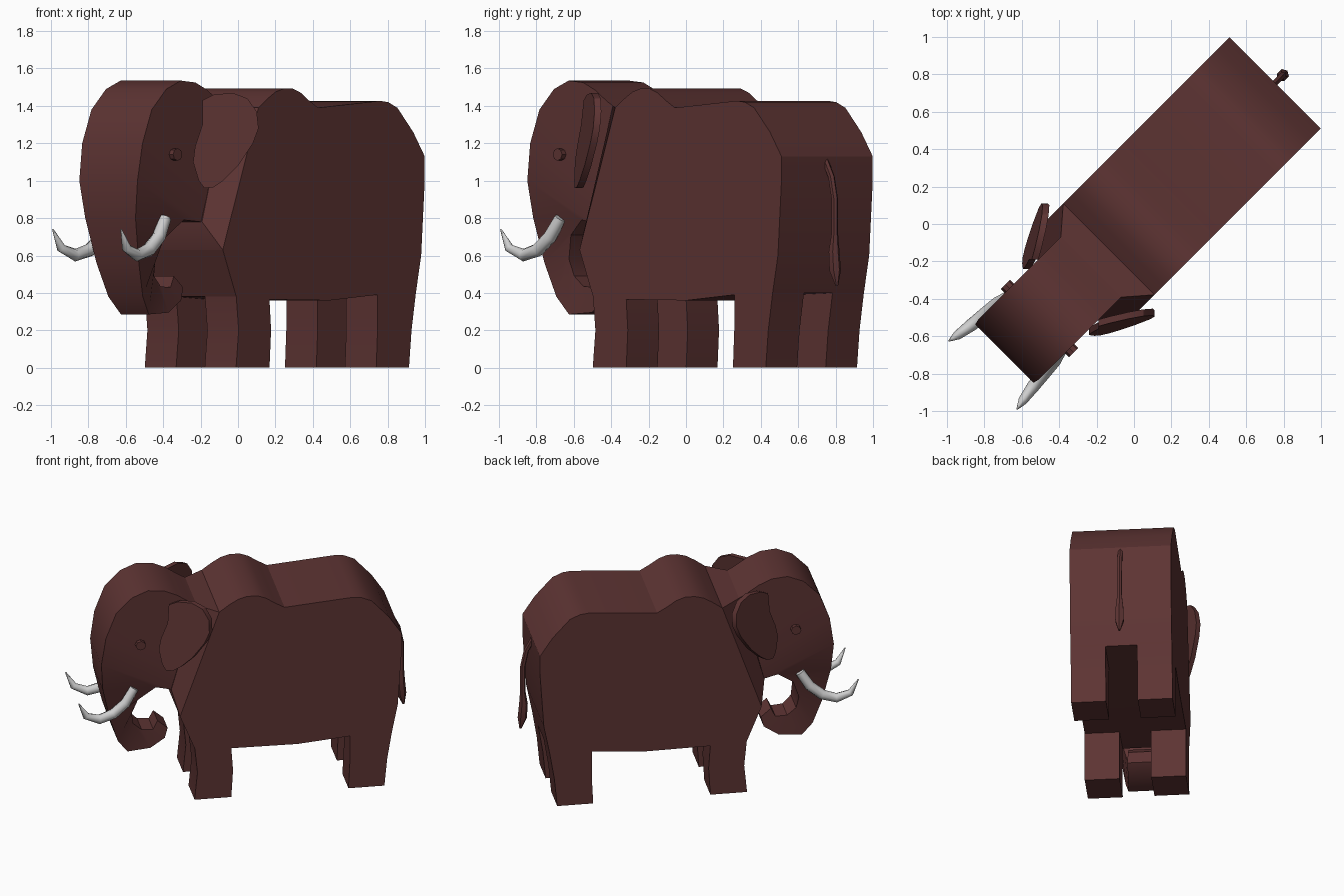
import bpy, bmesh, math
from mathutils import Vector, Matrix

cube = bpy.data.objects.get("Cube")
if cube:
    bpy.data.objects.remove(cube, do_unlink=True)

# The animal is built along local x (head at -x), then turned to its diagonal heading
HEADING = math.radians(45)
TO_LOCAL = Matrix.Rotation(-HEADING, 3, "Z")


def make_material(name, color):
    material = bpy.data.materials.new(name)
    material.use_nodes = True
    material.diffuse_color = color
    material.node_tree.nodes["Principled BSDF"].inputs["Base Color"].default_value = color
    return material


hide = make_material("dark brown hide", (0.11, 0.034, 0.033, 1))
ivory = make_material("pale ivory", (0.62, 0.62, 0.62, 1))


def loft(name, loops, material, mirror=False, smooth_angle=32):
    """Skin a row of equal-length loops and cap both ends."""
    bm = bmesh.new()
    rings = [[bm.verts.new(point) for point in loop] for loop in loops]
    count = len(rings[0])
    for first, second in zip(rings, rings[1:]):
        for i in range(count):
            j = (i + 1) % count
            bm.faces.new((first[i], first[j], second[j], second[i]))
    bm.faces.new(rings[0])
    bm.faces.new(rings[-1])
    bmesh.ops.recalc_face_normals(bm, faces=bm.faces)
    mesh = bpy.data.meshes.new(name)
    bm.to_mesh(mesh)
    bm.free()
    mesh.materials.append(material)
    obj = bpy.data.objects.new(name, mesh)
    bpy.context.collection.objects.link(obj)
    obj.rotation_euler.z = HEADING
    if mirror:
        modifier = obj.modifiers.new("other side", "MIRROR")
        modifier.use_axis = (False, True, False)
    bpy.ops.object.select_all(action="DESELECT")
    obj.select_set(True)
    bpy.context.view_layer.objects.active = obj
    bpy.ops.object.shade_smooth_by_angle(angle=math.radians(smooth_angle))
    return obj


def slab(name, profile, near, far, mirror=False):
    """Extrude a side profile across the body."""
    loops = [[(x, y, z) for x, z in profile] for y in (near, far)]
    return loft(name, loops, hide, mirror)


def tube(name, path, radii, sides, material, mirror=False):
    """Sweep a tapering round section along a path."""
    points = [Vector(p) for p in path]
    across = Vector((0, 1, 0))
    loops = []
    for i, point in enumerate(points):
        tangent = points[min(i + 1, len(points) - 1)] - points[max(i - 1, 0)]
        normal = tangent.cross(across).normalized()
        side = normal.cross(tangent).normalized()
        turns = [math.tau * k / sides for k in range(sides)]
        loops.append([point + radii[i] * (normal * math.cos(a) + side * math.sin(a))
                      for a in turns])
    return loft(name, loops, material, mirror, smooth_angle=50)


BODY_HALF = 0.345
LEG_INNER = 0.108

# Body: shoulder hump, sloping back, rounded rump and belly
back_line = [(-0.46, 0.63), (-0.19, 1.39), (-0.12, 1.44), (-0.06, 1.475), (0, 1.492),
             (0.07, 1.492), (0.13, 1.47), (0.19, 1.43), (0.26, 1.39), (0.73, 1.427),
             (0.79, 1.42), (0.86, 1.39), (0.98, 1.26), (1.067, 1.13), (1.067, 1),
             (1.04, 0.6), (1, 0.4)]
belly_line = [(0.71, 0.39), (0.35, 0.36), (-0.107, 0.365), (-0.358, 0.38)]
slab("body", back_line + belly_line, -BODY_HALF, BODY_HALF)

# Legs, each side cut off square on the inside
slab("front_legs", [(-0.358, 0.38), (-0.34, 0.2), (-0.36, 0),
                    (-0.107, 0), (-0.095, 0.2), (-0.107, 0.365)],
     -BODY_HALF, -LEG_INNER, mirror=True)
slab("back_legs", [(0.71, 0.39), (0.71, 0.2), (0.7, 0),
                   (0.948, 0), (0.967, 0.2), (1, 0.4)],
     -BODY_HALF, -LEG_INNER, mirror=True)


# Head and curled trunk: outer point, inner point and half width of each section
def head_section(outer, inner, half):
    (ox, oz), (ix, iz) = outer, inner
    return [(ox, -half, oz), (ox, half, oz), (ix, half, iz), (ix, -half, iz)]


WIDE = 0.228
head_parts = [
    ((-0.37, 1.425), (-0.325, 1.4), WIDE),
    ((-0.46, 1.485), (-0.345, 1.34), WIDE),
    ((-0.55, 1.525), (-0.36, 1.29), WIDE),
    ((-0.66, 1.535), (-0.38, 1.22), WIDE),
    ((-0.77, 1.49), (-0.4, 1.14), WIDE),
    ((-0.88, 1.38), (-0.43, 1.04), WIDE),
    ((-0.95, 1.2), (-0.465, 0.91), WIDE),
    ((-0.98, 1), (-0.5, 0.78), 0.22),
    ((-0.965, 0.8), (-0.6, 0.79), 0.19),
    ((-0.91, 0.56), (-0.71, 0.71), 0.16),
    ((-0.85, 0.38), (-0.755, 0.58), 0.13),
    ((-0.78, 0.285), (-0.74, 0.49), 0.105),
    ((-0.62, 0.295), (-0.68, 0.435), 0.095),
    ((-0.52, 0.36), (-0.6, 0.43), 0.09),
    ((-0.5, 0.43), (-0.57, 0.49), 0.085),
]
loft("head_and_trunk", [head_section(*part) for part in head_parts], hide)

# Neck: tapers from the shoulders to the back of the head
loft("neck", [head_section((-0.19, 1.39), (-0.46, 0.63), BODY_HALF),
              head_section((-0.325, 1.4), (-0.5, 0.78), WIDE)], hide)

# Ears: thin tilted plates standing off the head
ear_outline = [(-0.19, 1.43), (-0.13, 1.46), (-0.03, 1.47), (0.05, 1.44), (0.1, 1.37),
               (0.11, 1.28), (0.08, 1.2), (0, 1.08), (-0.08, 1), (-0.13, 0.965),
               (-0.18, 0.96), (-0.21, 1), (-0.24, 1.1), (-0.23, 1.18), (-0.19, 1.3)]


def ear_loop(offset):
    return [TO_LOCAL @ Vector((x, 0.223 * x + 0.108 * z - 0.641 + offset, z))
            for x, z in ear_outline]


loft("ears", [ear_loop(-0.018), ear_loop(0.018)], hide, mirror=True)

# Eyes: short pegs
eye_ring = [math.tau * k / 8 for k in range(8)]
loft("eyes", [[(-0.714 + 0.035 * math.cos(a), y, 1.14 + 0.033 * math.sin(a))
               for a in eye_ring] for y in (-0.2, -0.258)], hide, mirror=True)

# Tusks
tube("tusks", [(-0.75, -0.2, 0.8), (-0.813, -0.215, 0.7), (-0.898, -0.222, 0.63),
               (-0.997, -0.233, 0.602), (-1.09, -0.247, 0.64), (-1.142, -0.258, 0.74)],
     [0.032, 0.036, 0.037, 0.034, 0.025, 0.004], 8, ivory, mirror=True)

# Tail with a small tuft
tube("tail", [(1.04, 0, 1.13), (1.1, 0, 1.02), (1.125, 0, 0.9), (1.125, 0, 0.72),
              (1.12, 0, 0.62), (1.128, 0, 0.52), (1.14, 0, 0.44)],
     [0.018, 0.018, 0.018, 0.018, 0.03, 0.032, 0.008], 6, hide)
